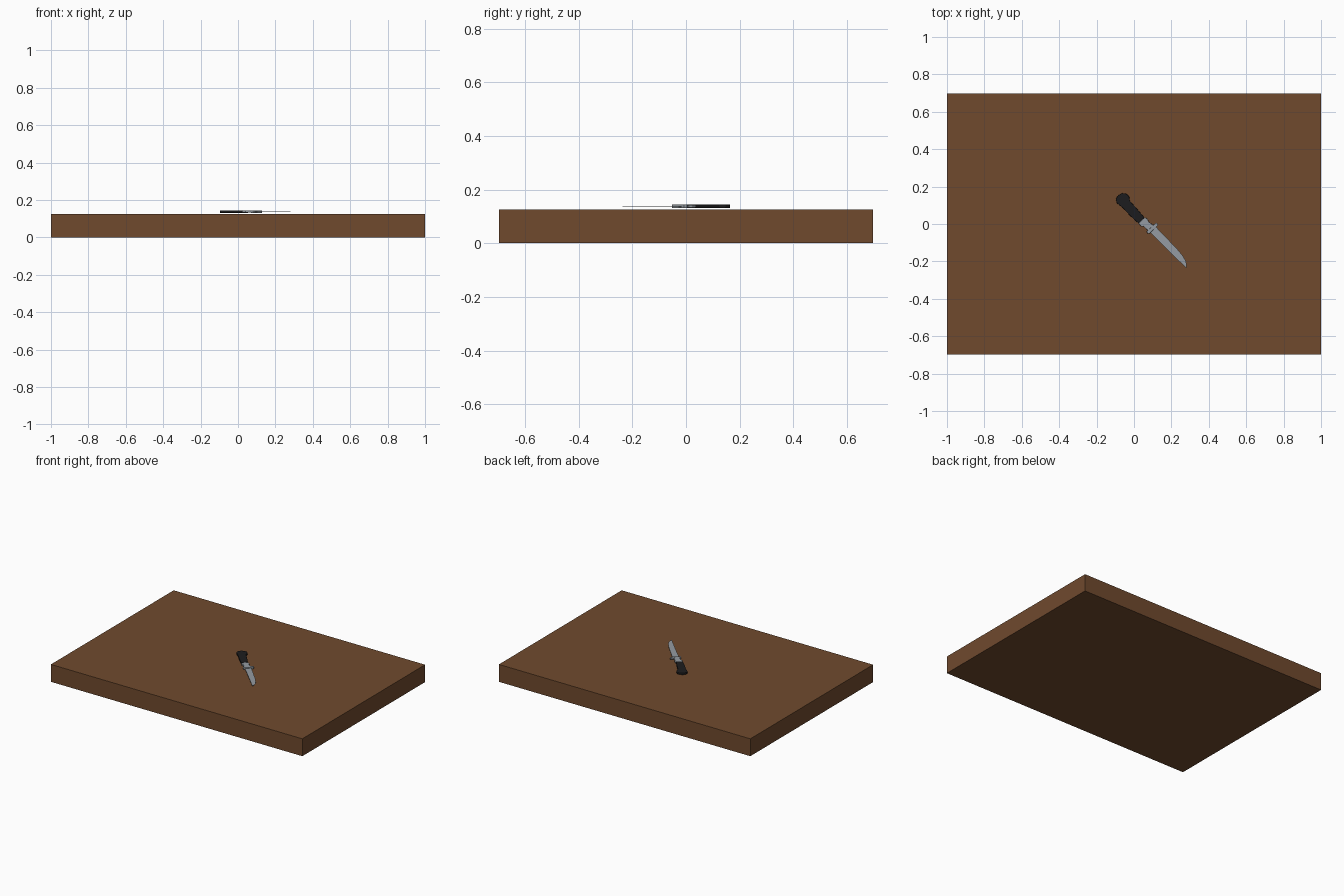
import bpy, bmesh, math
from mathutils import Matrix

if "Cube" in bpy.data.objects:
    bpy.data.objects.remove(bpy.data.objects["Cube"])


def material(name, color):
    m = bpy.data.materials.new(name)
    m.diffuse_color = (*color, 1)
    m.use_nodes = True
    m.node_tree.nodes["Principled BSDF"].inputs["Base Color"].default_value = m.diffuse_color
    return m


WOOD = material("brown wood", (0.16, 0.068, 0.027))
BLACK = material("black grip", (0.012, 0.012, 0.013))
STEEL = material("grey steel", (0.30, 0.33, 0.36))

# Knife frame: local x runs from grip to tip, local y towards the cutting edge
KNIFE = Matrix.Translation((0.037, 0.016, 0)) @ Matrix.Rotation(math.radians(-46), 4, 'Z')


def finish(bm, name, mat, matrix=Matrix()):
    bmesh.ops.recalc_face_normals(bm, faces=bm.faces)
    mesh = bpy.data.meshes.new(name)
    bm.transform(matrix)
    bm.to_mesh(mesh)
    bm.free()
    mesh.materials.append(mat)
    ob = bpy.data.objects.new(name, mesh)
    bpy.context.collection.objects.link(ob)
    return ob


def plate(name, outline, z0, z1, mat, bevel=0.0):
    """Extrude a flat outline between two heights in the knife frame."""
    bm = bmesh.new()
    face = bm.faces.new([bm.verts.new((x, y, z0)) for x, y in outline])
    ext = bmesh.ops.extrude_face_region(bm, geom=[face])
    bmesh.ops.translate(bm, vec=(0, 0, z1 - z0),
                        verts=[v for v in ext["geom"] if isinstance(v, bmesh.types.BMVert)])
    ob = finish(bm, name, mat, KNIFE)
    if bevel:
        mod = ob.modifiers.new("soft edges", 'BEVEL')
        mod.width = bevel
        mod.segments = 2
    return ob


# Wooden board
bm = bmesh.new()
bmesh.ops.create_cube(bm, size=1)
finish(bm, "board", WOOD,
       Matrix.Translation((0, 0, 0.0625)) @ Matrix.Diagonal((2, 1.395, 0.125, 1)))

# Grip with a swollen butt
plate("grip", [(-0.183, 0.004), (-0.178, 0.030), (-0.160, 0.045), (-0.138, 0.046),
               (-0.120, 0.032), (-0.060, 0.030), (0.0, 0.026), (0.0, -0.018),
               (-0.060, -0.022), (-0.120, -0.021), (-0.158, -0.026), (-0.176, -0.016)],
      0.131, 0.145, BLACK, 0.003)

# Steel bolster and crossguard
plate("bolster", [(0.0, -0.018), (0.0, 0.030), (0.022, 0.032), (0.030, 0.027),
                  (0.066, 0.032), (0.066, -0.008), (0.030, -0.010), (0.022, -0.019)],
      0.132, 0.143, STEEL, 0.002)
plate("guard", [(0.062, -0.018), (0.062, 0.050), (0.070, 0.055),
                (0.080, 0.050), (0.080, -0.016), (0.072, -0.020)],
      0.131, 0.144, STEEL, 0.002)

# Blade: straight spine, curved belly rising to the tip
spine = [(0.075, -0.007), (0.20, -0.004), (0.30, -0.002), (0.350, -0.001)]
belly = [(0.342, 0.010), (0.325, 0.022), (0.295, 0.031), (0.25, 0.035), (0.16, 0.036), (0.075, 0.036)]
plate("blade", spine + belly, 0.1345, 0.1375, STEEL)
